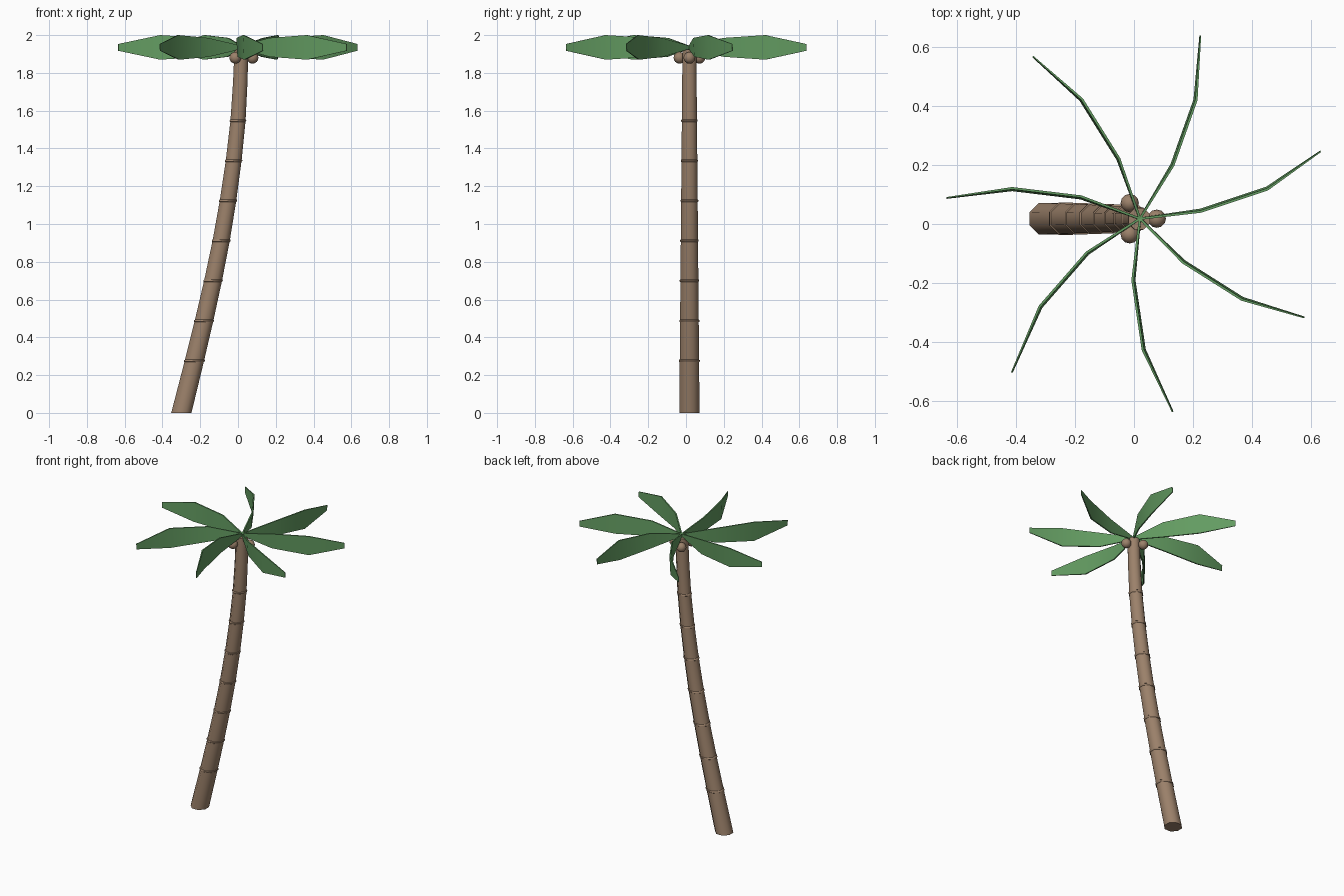
import bpy, bmesh, math
from mathutils import Vector

if "Cube" in bpy.data.objects:
    bpy.data.objects.remove(bpy.data.objects["Cube"])


def material(name, rgb):
    m = bpy.data.materials.new(name)
    m.diffuse_color = (*rgb, 1)
    m.use_nodes = True
    m.node_tree.nodes["Principled BSDF"].inputs["Base Color"].default_value = m.diffuse_color
    return m


BARK = material("bark brown", (0.33, 0.22, 0.145))
LEAF = material("leaf green", (0.125, 0.33, 0.12))


def loft(name, sections, mat, angle):
    """Skin a closed tube through equal-length loops of points."""
    bm = bmesh.new()
    loops = [[bm.verts.new(p) for p in s] for s in sections]
    n = len(loops[0])
    for a, b in zip(loops, loops[1:]):
        for i in range(n):
            j = (i + 1) % n
            bm.faces.new((a[i], a[j], b[j], b[i]))
    bm.faces.new(loops[0][::-1])
    bm.faces.new(loops[-1])
    bmesh.ops.recalc_face_normals(bm, faces=bm.faces)
    mesh = bpy.data.meshes.new(name)
    bm.to_mesh(mesh)
    bm.free()
    mesh.materials.append(mat)
    obj = bpy.data.objects.new(name, mesh)
    bpy.context.collection.objects.link(obj)
    smooth(obj, angle)
    return obj


def smooth(obj, angle):
    bpy.ops.object.select_all(action='DESELECT')
    obj.select_set(True)
    bpy.context.view_layer.objects.active = obj
    bpy.ops.object.shade_smooth_by_angle(angle=math.radians(angle))


CX, CY = 0.02, 0.018

# Leaning trunk: (height, centre x) at the base, each ring and the crown
SPINE = [(0, -0.30), (0.275, -0.231), (0.487, -0.180), (0.70, -0.132),
         (0.912, -0.089), (1.123, -0.053), (1.335, -0.023), (1.547, 0.0),
         (1.75, 0.012), (1.925, 0.018)]


def trunk_loop(z, x, r):
    return [(x + r * math.cos(math.pi / 8 + k * math.pi / 4),
             CY + r * math.sin(math.pi / 8 + k * math.pi / 4), z)
            for k in range(8)]


def trunk_radius(z):
    return 0.058 - 0.0095 * z


loft("trunk", [trunk_loop(z, x, trunk_radius(z)) for z, x in SPINE], BARK, 50)

# Raised growth rings
for i, (z, x) in enumerate(SPINE[1:8]):
    r = trunk_radius(z)
    profile = ((-0.008, r - 0.002), (-0.004, r + 0.004),
               (0.004, r + 0.004), (0.008, r - 0.002))
    loft(f"trunk_ring_{i + 1}",
         [trunk_loop(z + dz, x + dz * 0.2, pr) for dz, pr in profile], BARK, 50)

# Three coconuts under the crown
for i in range(3):
    a = i * math.tau / 3
    bpy.ops.mesh.primitive_uv_sphere_add(
        segments=12, ring_count=8, radius=0.031,
        location=(CX - 0.004 + 0.061 * math.cos(a), CY + 0.061 * math.sin(a), 1.88))
    nut = bpy.context.object
    nut.name = f"coconut_{i + 1}"
    nut.data.materials.append(BARK)
    smooth(nut, 60)

# Upright curling fronds: near, middle and tip points on the ground plan
FRONDS = [
    ((0.225, 0.045), (0.450, 0.120), (0.631, 0.246)),
    ((0.130, 0.200), (0.208, 0.420), (0.224, 0.637)),
    ((-0.053, 0.220), (-0.178, 0.420), (-0.342, 0.566)),
    ((-0.180, 0.090), (-0.412, 0.118), (-0.634, 0.088)),
    ((-0.157, -0.098), (-0.316, -0.280), (-0.413, -0.502)),
    ((-0.002, -0.190), (0.033, -0.425), (0.131, -0.635)),
    ((0.168, -0.128), (0.366, -0.253), (0.576, -0.316)),
]
HALF_HEIGHT = (0.008, 0.05, 0.065, 0.018)
HALF_THICK = (0.004, 0.004, 0.004, 0.002)
TILT = (0.0, 0.003, 0.003, 0.001)

for i, plan in enumerate(FRONDS):
    path = [Vector(p) for p in ((CX, CY), *plan)]
    sections = []
    for k, p in enumerate(path):
        d = (path[min(k + 1, 3)] - path[max(k - 1, 0)]).normalized()
        side = Vector((-d.y, d.x))
        h, t, lean = HALF_HEIGHT[k], HALF_THICK[k], TILT[k]
        corners = ((-1, -1), (1, -1), (1, 1), (-1, 1))
        sections.append([(*(p + side * (sx * t - sz * lean)), 1.935 + sz * h)
                         for sx, sz in corners])
    loft(f"frond_{i + 1}", sections, LEAF, 50)
